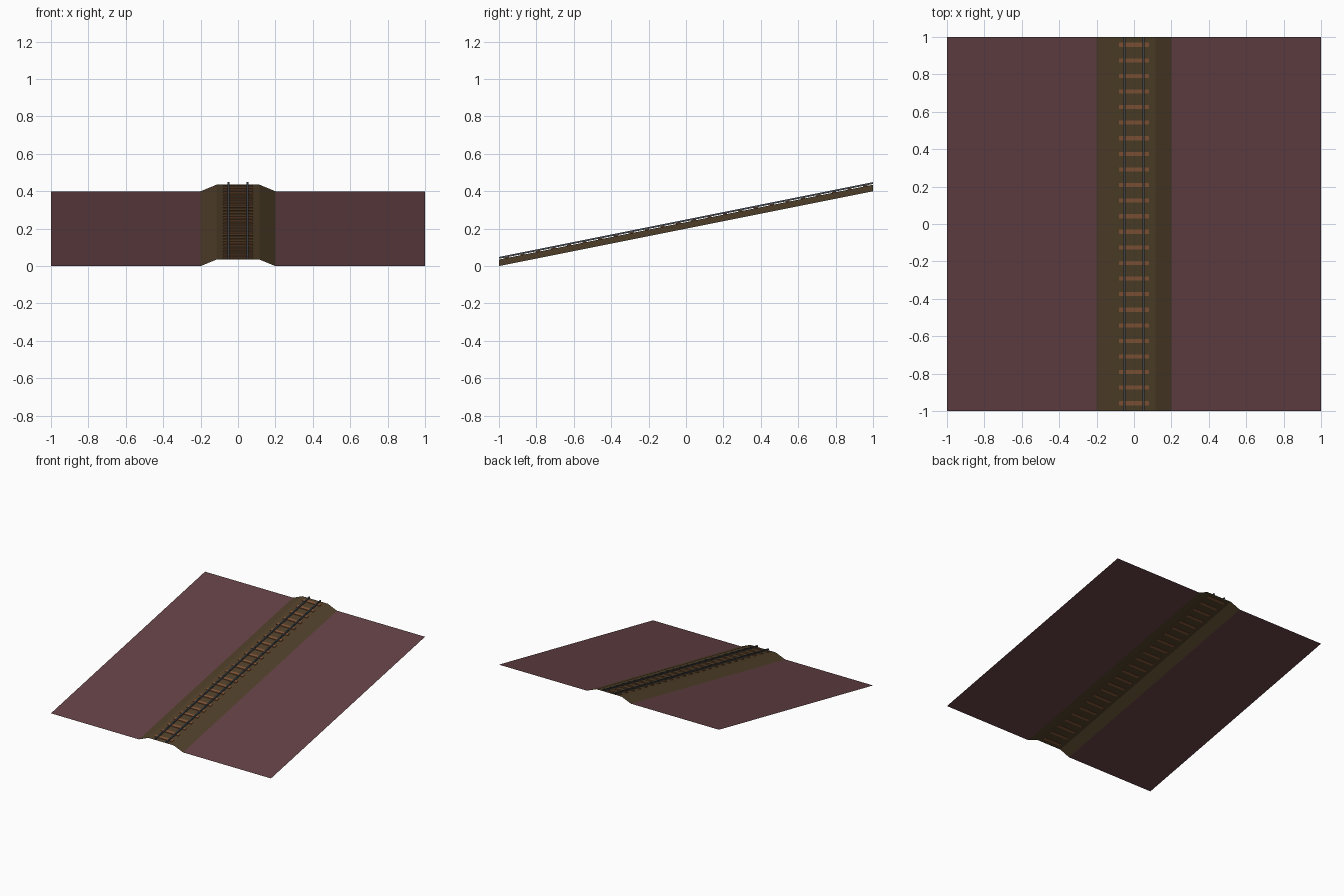
import bpy

cube = bpy.data.objects.get("Cube")
if cube:
    bpy.data.objects.remove(cube, do_unlink=True)

SLOPE = 0.2      # rise per unit of length
BANK = 0.035     # height of the track bed above the ground
SLEEPERS = 24


def material(name, r, g, b):
    """Flat colour given as display values, stored as linear."""
    colour = [(c / 255) ** 2.2 for c in (r, g, b)] + [1]
    mat = bpy.data.materials.new(name)
    mat.use_nodes = True
    mat.diffuse_color = colour
    mat.node_tree.nodes["Principled BSDF"].inputs["Base Color"].default_value = colour
    return mat


def extrude(name, profile, y0, y1, mat, closed=False):
    """Run an x, height profile along the slope, as a sheet or a solid bar."""
    n = len(profile)
    verts = [(x, y, SLOPE * (y + 1) + h) for y in (y0, y1) for x, h in profile]
    faces = [(i, (i + 1) % n, (i + 1) % n + n, i + n)
             for i in range(n if closed else n - 1)]
    if closed:
        faces += [tuple(reversed(range(n))), tuple(range(n, 2 * n))]
    mesh = bpy.data.meshes.new(name)
    mesh.from_pydata(verts, [], faces)
    mesh.materials.append(mat)
    obj = bpy.data.objects.new(name, mesh)
    bpy.context.collection.objects.link(obj)
    return obj


def bar(name, x, half_width, bottom, top, y0, y1, mat):
    a, b = x - half_width, x + half_width
    return extrude(name, [(a, bottom), (b, bottom), (b, top), (a, top)],
                   y0, y1, mat, closed=True)


earth = material("reddish earth", 100, 67, 71)
gravel = material("brown gravel", 82, 66, 46)
wood = material("sleeper wood", 130, 86, 58)
steel = material("rail steel", 72, 78, 84)

# Sloping ground either side of the raised bed
extrude("ground_right", [(-1, 0), (-0.2, 0)], -1, 1, earth)
extrude("ground_left", [(0.2, 0), (1, 0)], -1, 1, earth)
extrude("track_bed", [(-0.2, 0), (-0.115, BANK), (0.115, BANK), (0.2, 0)], -1, 1, gravel)

# Evenly spaced sleepers
pitch = 2 / SLEEPERS
for i in range(SLEEPERS):
    y = -1 + pitch * (i + 0.5)
    bar(f"sleeper_{i + 1}", 0, 0.08, BANK - 0.002, BANK + 0.005, y - 0.011, y + 0.011, wood)

# Rails resting on the sleepers, clear of the bed
for side, x in (("right", -0.05), ("left", 0.05)):
    bar(f"rail_{side}", x, 0.005, BANK + 0.004, BANK + 0.014, -1, 1, steel)
